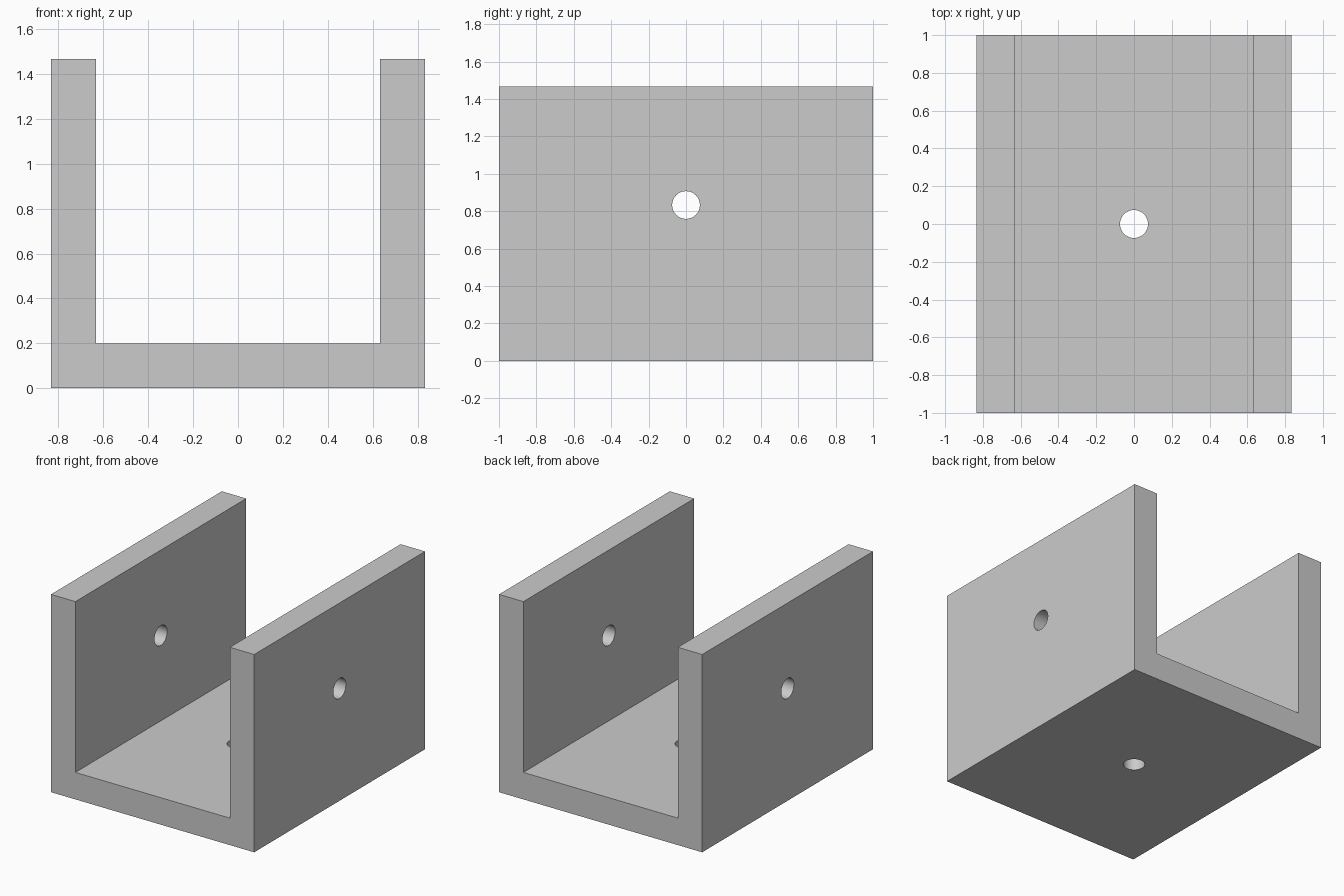
import bpy
import bmesh
from math import pi, radians

cube = bpy.data.objects.get("Cube")
if cube:
    bpy.data.objects.remove(cube, do_unlink=True)

WALL, INNER, LENGTH, HOLE = 0.2, 1.266, 2.0, 0.074
HALF_IN = INNER / 2
HALF_OUT = HALF_IN + WALL
TOP = WALL + INNER

grey = bpy.data.materials.new("light grey")
grey.use_nodes = True
grey.diffuse_color = (0.6, 0.6, 0.6, 1)
grey.node_tree.nodes["Principled BSDF"].inputs["Base Color"].default_value = (0.6, 0.6, 0.6, 1)

# U-shaped channel: half profile mirrored, then extruded along y
half = [(HALF_OUT, 0), (HALF_OUT, TOP), (HALF_IN, TOP), (HALF_IN, WALL)]
profile = half + [(-x, z) for x, z in reversed(half)]
bm = bmesh.new()
face = bm.faces.new([bm.verts.new((x, -LENGTH / 2, z)) for x, z in profile])
ext = bmesh.ops.extrude_face_region(bm, geom=[face])
verts = [v for v in ext["geom"] if isinstance(v, bmesh.types.BMVert)]
bmesh.ops.translate(bm, verts=verts, vec=(0, LENGTH, 0))
bmesh.ops.recalc_face_normals(bm, faces=bm.faces)
mesh = bpy.data.meshes.new("channel_bracket")
bm.to_mesh(mesh)
bm.free()
mesh.materials.append(grey)
bracket = bpy.data.objects.new("channel_bracket", mesh)
bpy.context.collection.objects.link(bracket)


def drill(name, location, rotation, depth):
    """Cut a round hole through the bracket."""
    bpy.ops.mesh.primitive_cylinder_add(vertices=48, radius=HOLE, depth=depth,
                                        location=location, rotation=rotation)
    cutter = bpy.context.object
    cutter.name = name
    cutter.hide_render = True
    cutter.data.materials.append(grey)
    bpy.ops.object.select_all(action="DESELECT")
    bracket.select_set(True)
    bpy.context.view_layer.objects.active = bracket
    mod = bracket.modifiers.new(name, "BOOLEAN")
    mod.operation = "DIFFERENCE"
    mod.solver = "EXACT"
    mod.object = cutter
    bpy.ops.object.modifier_apply(modifier=mod.name)
    bpy.data.objects.remove(cutter, do_unlink=True)


# One bore through both walls, one through the floor
drill("wall_bore", (0, 0, WALL + HALF_IN), (0, pi / 2, 0), 2 * HALF_OUT + WALL)
drill("floor_bore", (0, 0, WALL / 2), (0, 0, 0), 2 * WALL)
bpy.ops.object.shade_smooth_by_angle(angle=radians(30))
